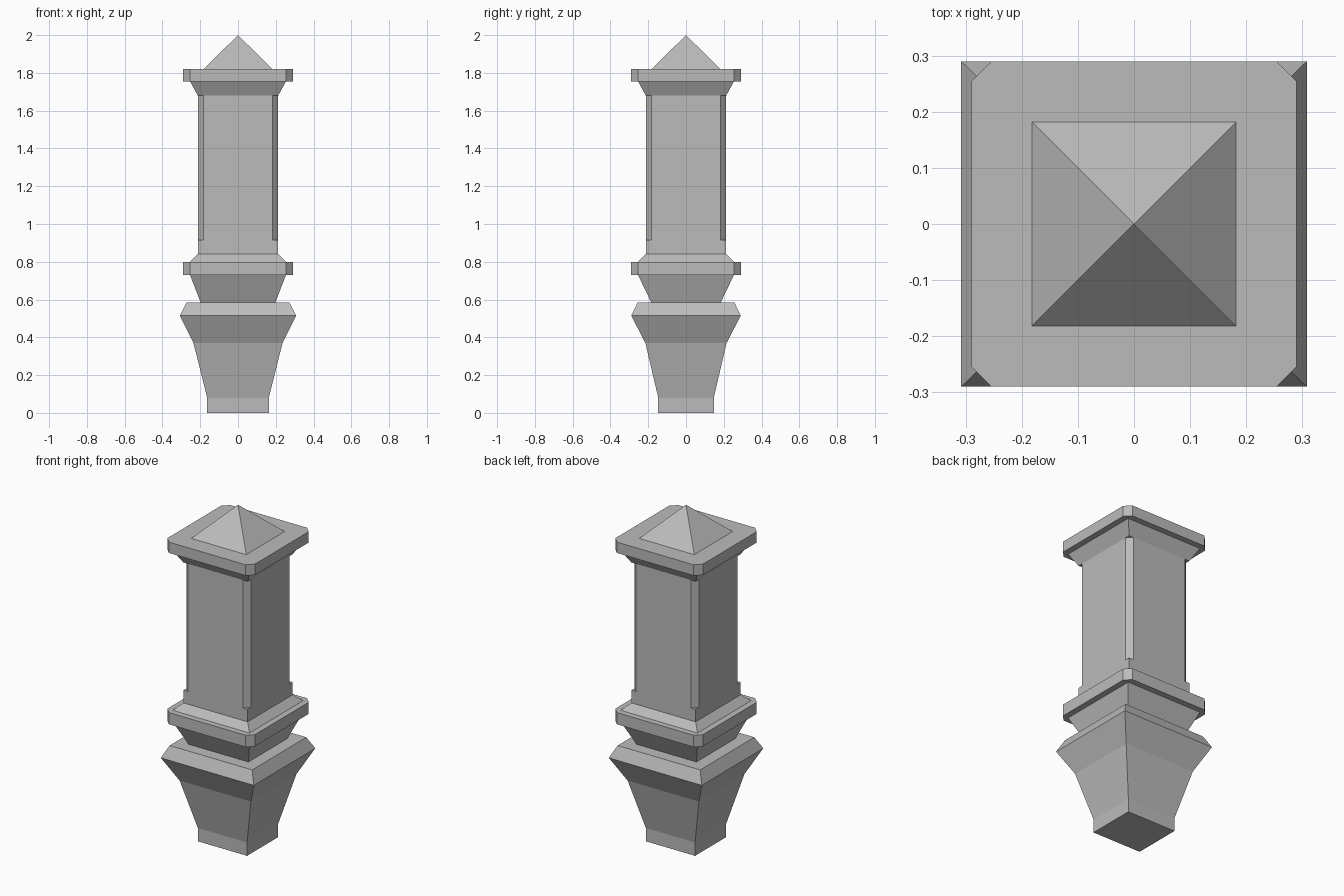
import bpy
import bmesh

cube = bpy.data.objects.get("Cube")
if cube:
    bpy.data.objects.remove(cube, do_unlink=True)

# Stone material
stone = bpy.data.materials.new("grey stone")
stone.use_nodes = True
GREY = (0.5, 0.5, 0.5, 1)
stone.diffuse_color = GREY
stone.node_tree.nodes["Principled BSDF"].inputs["Base Color"].default_value = GREY


def ring(hx, hy, cut):
    """Rectangle outline, with its corners cut off when cut is above zero."""
    if not cut:
        return [(hx, hy), (-hx, hy), (-hx, -hy), (hx, -hy)]
    ix, iy = hx - cut, hy - cut
    return [(hx, iy), (ix, hy), (-ix, hy), (-hx, iy),
            (-hx, -iy), (-ix, -hy), (ix, -hy), (hx, -iy)]


def tower(name, levels, cut=0):
    """Closed solid through rectangles given as (height, half x, half y)."""
    bm = bmesh.new()
    rings = [[bm.verts.new((x, y, z)) for x, y in ring(hx, hy, cut)]
             for z, hx, hy in levels]
    bm.faces.new(rings[0][::-1])
    bm.faces.new(rings[-1])
    n = len(rings[0])
    for low, high in zip(rings, rings[1:]):
        for i in range(n):
            j = (i + 1) % n
            bm.faces.new((low[i], low[j], high[j], high[i]))
    bmesh.ops.recalc_face_normals(bm, faces=bm.faces)
    mesh = bpy.data.meshes.new(name)
    bm.to_mesh(mesh)
    bm.free()
    mesh.materials.append(stone)
    obj = bpy.data.objects.new(name, mesh)
    bpy.context.collection.objects.link(obj)
    return obj


# Tapered foot, slightly wider than deep
tower("foot", [(0, .163, .147), (.08, .163, .147), (.37, .236, .215),
               (.515, .308, .29), (.585, .273, .256)])

# Neck flaring up to the lower slab
tower("neck", [(.585, .198, .184), (.73, .254, .254)])
tower("lower_slab", [(.73, .29, .29), (.80, .29, .29)], cut=.036)
tower("slab_slope", [(.80, .254, .254), (.84, .213, .213)])

# Shaft with a square plinth and cut corners above it
tower("shaft_plinth", [(.84, .213, .213), (.915, .213, .213)])
tower("shaft", [(.915, .213, .213), (1.68, .213, .213)], cut=.03)

# Capital flare, upper slab and pyramid cap
tower("capital", [(1.68, .213, .213), (1.755, .254, .254)])
tower("upper_slab", [(1.755, .29, .29), (1.82, .29, .29)], cut=.036)

bpy.ops.mesh.primitive_cone_add(vertices=4, radius1=.182 * 2 ** .5, radius2=0,
                                depth=.18, location=(0, 0, 1.91),
                                rotation=(0, 0, .785398))
cap = bpy.context.object
cap.name = "pyramid_cap"
cap.data.materials.append(stone)
